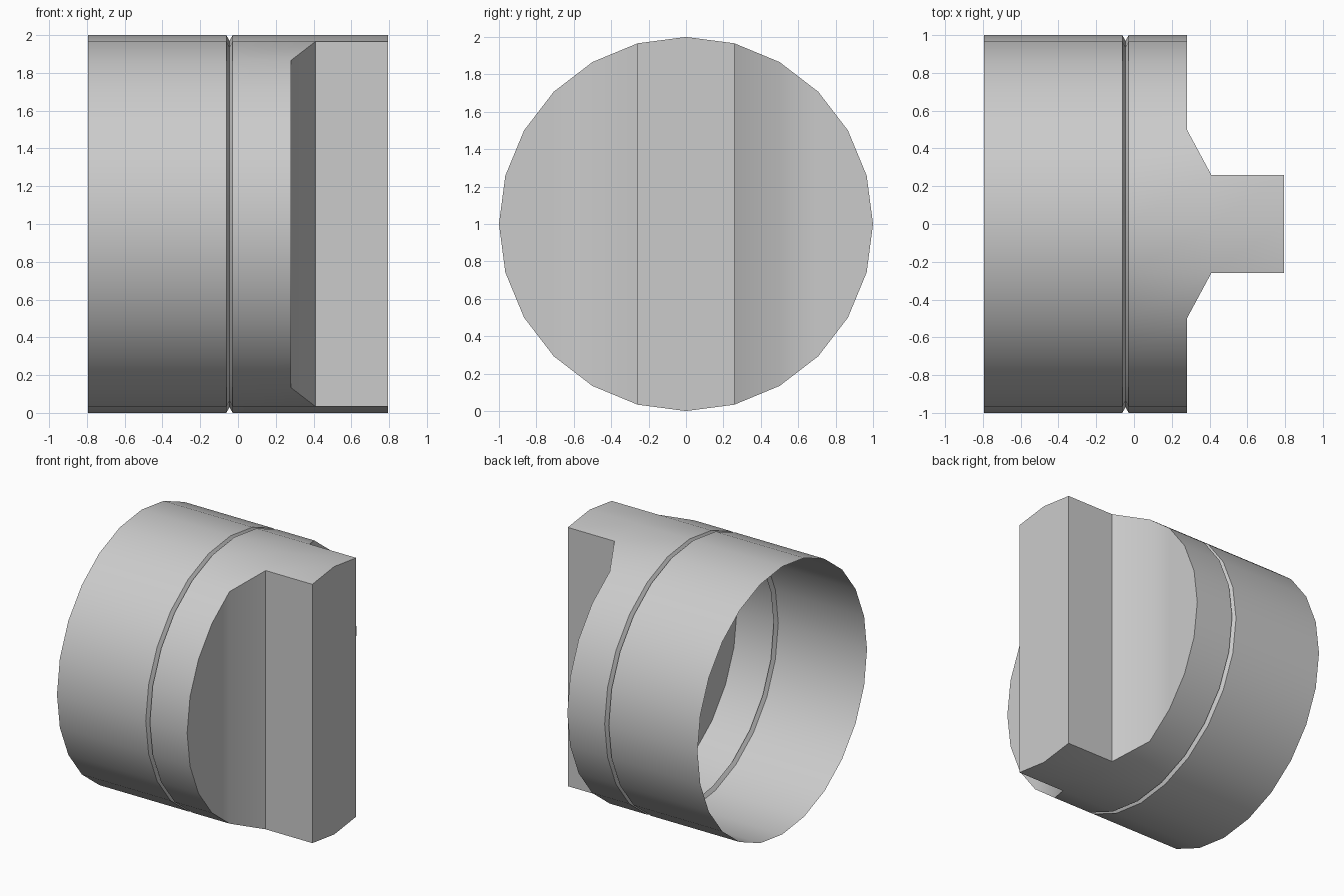
import bpy, bmesh, math

if "Cube" in bpy.data.objects:
    bpy.data.objects.remove(bpy.data.objects["Cube"])

SIDES = 24
END_X, SHOULDER_X, TIP_X = 0.28, 0.41, 0.795
bm = bmesh.new()


def ring(radius, x_of):
    """Ring around the x axis; index 0 is the top, index 6 is +y."""
    verts = []
    for i in range(SIDES):
        a = 2 * math.pi * i / SIDES
        y = radius * math.sin(a)
        verts.append(bm.verts.new((x_of(y), y, 1 + radius * math.cos(a))))
    return verts


def end_x(y):
    return SHOULDER_X if abs(y) < 0.4 else END_X


# Open tube wall with a V groove, ending in a raised shoulder
profile = [(-0.795, 1), (-0.062, 1), (-0.045, 0.97), (-0.028, 1)]
rings = [ring(r, lambda y, x=x: x) for x, r in profile]
rings.append(ring(1, end_x))
for a, b in zip(rings, rings[1:]):
    for i in range(SIDES):
        j = (i + 1) % SIDES
        bm.faces.new((a[i], a[j], b[j], b[i]))

# End cap made of vertical strips from the top half to the bottom half
last, half = rings[-1], SIDES // 2
bar_faces = []
for k in range(-6, 6):
    loop = [last[k], last[k + 1], last[half - k - 1], last[(half - k) % SIDES]]
    face = bm.faces.new(list(dict.fromkeys(loop)))
    if k in (-1, 0):
        bar_faces.append(face)

# Upright bar drawn out of the two middle strips
out = bmesh.ops.extrude_face_region(bm, geom=bar_faces)
for v in (g for g in out["geom"] if isinstance(g, bmesh.types.BMVert)):
    v.co.x = TIP_X
leftover = [f for f in bar_faces if f.is_valid]
if leftover:
    bmesh.ops.delete(bm, geom=leftover, context='FACES')
bmesh.ops.recalc_face_normals(bm, faces=bm.faces)

mesh = bpy.data.meshes.new("keyed_cap")
bm.to_mesh(mesh)
bm.free()
cap = bpy.data.objects.new("keyed_cap", mesh)
bpy.context.collection.objects.link(cap)
bpy.context.view_layer.objects.active = cap
cap.select_set(True)
bpy.ops.object.shade_smooth_by_angle(angle=math.radians(30))
